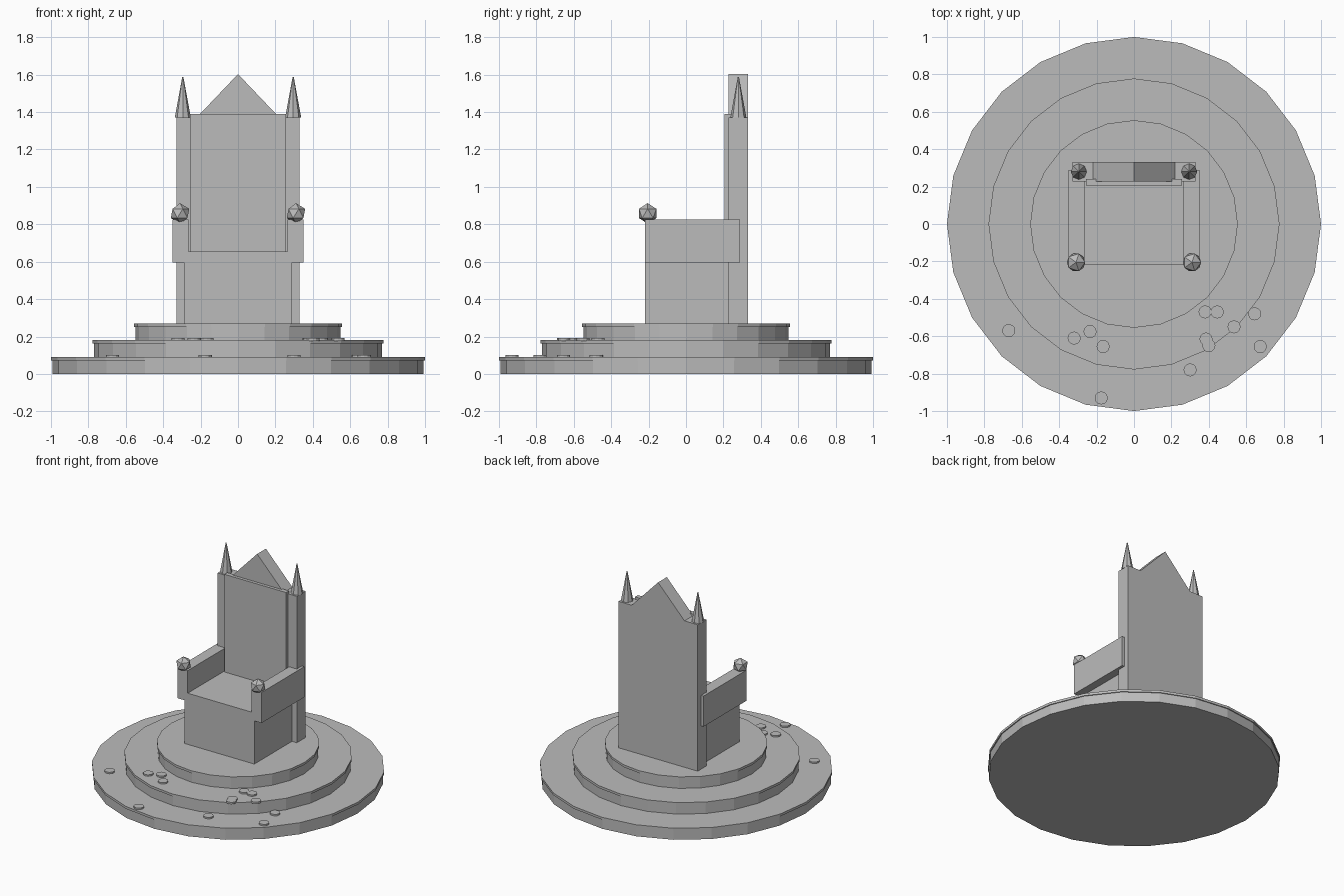
import bpy, bmesh, math
from mathutils import Matrix

old = bpy.data.objects.get("Cube")
if old:
    bpy.data.objects.remove(old, do_unlink=True)

# One stone grey for everything
stone = bpy.data.materials.new("stone_grey")
stone.use_nodes = True
GREY = (0.5, 0.5, 0.5, 1)
stone.diffuse_color = GREY
stone.node_tree.nodes["Principled BSDF"].inputs["Base Color"].default_value = GREY


def finish(name, bm):
    bmesh.ops.recalc_face_normals(bm, faces=bm.faces)
    mesh = bpy.data.meshes.new(name)
    bm.to_mesh(mesh)
    bm.free()
    mesh.materials.append(stone)
    obj = bpy.data.objects.new(name, mesh)
    bpy.context.collection.objects.link(obj)
    return obj


def box(name, x, y, z):
    """Block spanning the (low, high) pairs on each axis."""
    bm = bmesh.new()
    size = [b - a for a, b in (x, y, z)]
    mid = [(a + b) / 2 for a, b in (x, y, z)]
    bmesh.ops.create_cube(bm, size=1, matrix=Matrix.Translation(mid) @ Matrix.Diagonal((*size, 1)))
    return finish(name, bm)


def cone(name, sides, r1, r2, x, y, z0, z1):
    """Upright cylinder or cone between two heights."""
    bm = bmesh.new()
    bmesh.ops.create_cone(bm, cap_ends=True, segments=sides, radius1=r1, radius2=r2,
                          depth=z1 - z0, matrix=Matrix.Translation((x, y, (z0 + z1) / 2)))
    return finish(name, bm)


# Three round steps, each with a slightly wider rim at the top
step_tops = (0.09, 0.18, 0.27)
bottom = 0
for i, (radius, top) in enumerate(zip((1.0, 0.778, 0.555), step_tops)):
    cone(f"step_{i + 1}", 24, radius - 0.007, radius - 0.007, 0, 0, bottom, top - 0.018)
    cone(f"step_rim_{i + 1}", 24, radius, radius, 0, 0, top - 0.018, top)
    bottom = top

# Seat and backrest
box("seat", (-0.29, 0.29), (-0.22, 0.23), (0.27, 0.655))
box("backrest", (-0.33, 0.33), (0.228, 0.332), (0.27, 1.372))
box("backrest_panel", (-0.257, 0.257), (0.205, 0.24), (0.655, 1.39))

# Triangular gable on top of the backrest
bm = bmesh.new()
tri = [bm.verts.new((x, 0.228, z)) for x, z in ((-0.22, 1.372), (0.22, 1.372), (0, 1.603))]
face = bm.faces.new(tri)
ext = bmesh.ops.extrude_face_region(bm, geom=[face], use_keep_orig=True)
new_verts = [g for g in ext["geom"] if isinstance(g, bmesh.types.BMVert)]
bmesh.ops.translate(bm, verts=new_verts, vec=(0, 0.104, 0))
finish("gable", bm)

# Armrests, faceted knobs and spires on both sides
for side, s in (("left", 1), ("right", -1)):
    box(f"armrest_{side}", sorted((s * 0.265, s * 0.35)), (-0.22, 0.29), (0.595, 0.825))
    bm = bmesh.new()
    bmesh.ops.create_icosphere(bm, subdivisions=1, radius=0.055,
                               matrix=Matrix.Translation((s * 0.31, -0.205, 0.858)))
    finish(f"armrest_knob_{side}", bm)
    cone(f"spire_{side}", 8, 0.043, 0.003, s * 0.295, 0.28, 1.37, 1.588)

# Coins scattered on the two lower steps
coins = {
    0.09: ((-0.67, -0.57), (-0.175, -0.93), (0.3, -0.78), (0.645, -0.48), (0.675, -0.655)),
    0.18: ((-0.32, -0.61), (-0.235, -0.575), (-0.165, -0.655), (0.38, -0.47), (0.445, -0.47),
           (0.535, -0.55), (0.385, -0.615), (0.4, -0.65)),
}
for level, spots in coins.items():
    for i, (x, y) in enumerate(spots):
        cone(f"coin_{i + 1}", 12, 0.035, 0.035, x, y, level - 0.003, level + 0.011 + 0.0005 * (i % 2))
